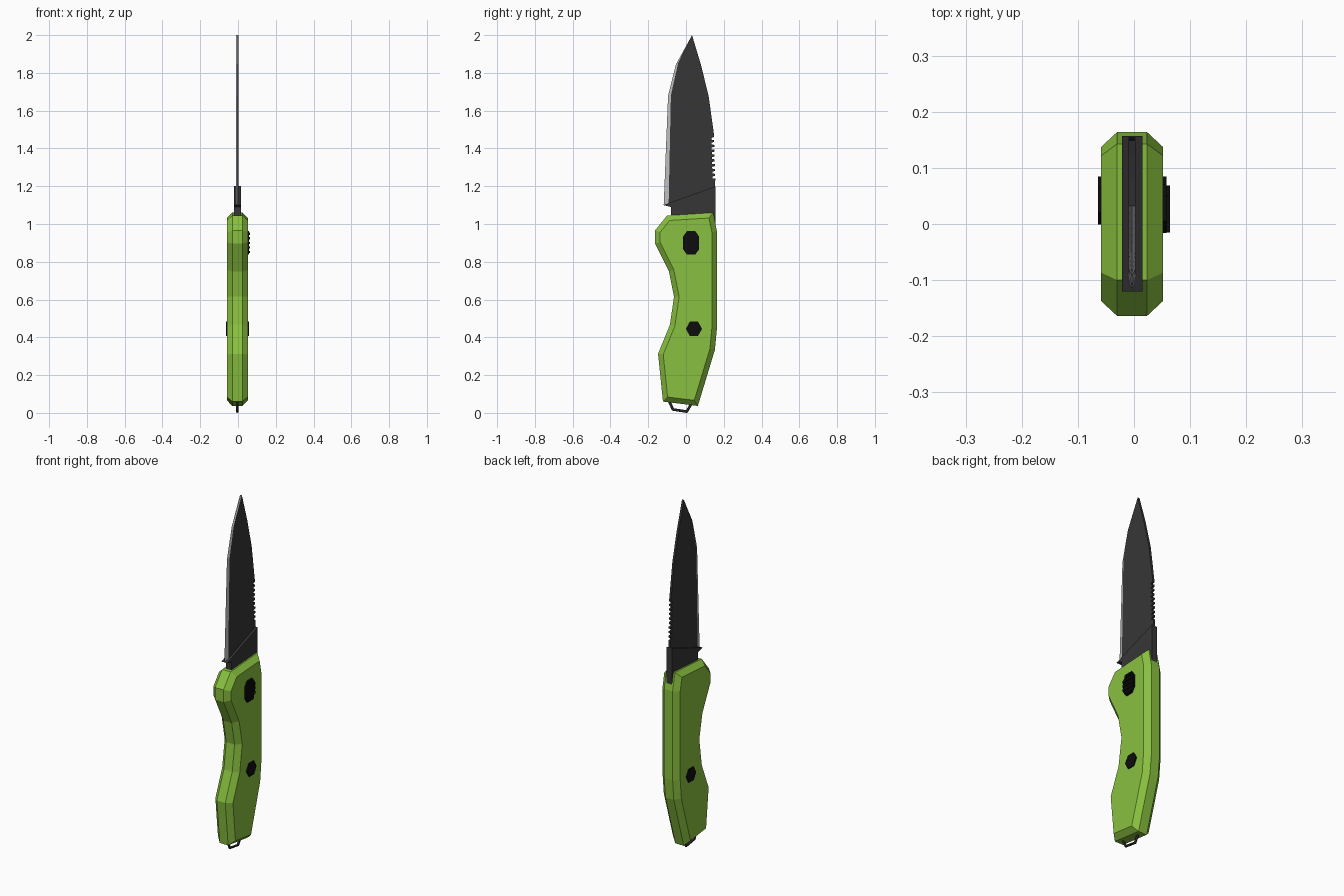
import bpy, bmesh, math
from mathutils import Vector

if "Cube" in bpy.data.objects:
    bpy.data.objects.remove(bpy.data.objects["Cube"])


def material(name, rgb):
    m = bpy.data.materials.new(name)
    m.diffuse_color = (*rgb, 1)
    m.use_nodes = True
    m.node_tree.nodes["Principled BSDF"].inputs["Base Color"].default_value = m.diffuse_color
    return m


GREEN = material("lime_green", (0.25, 0.53, 0.05))
DARK = material("dark_steel", (0.037, 0.037, 0.037))
BRIGHT = material("bright_steel", (0.5, 0.5, 0.52))
BLACK = material("black", (0.004, 0.004, 0.004))
XC = -0.0035  # middle plane of the knife


def finish(bm, name, mats):
    bmesh.ops.recalc_face_normals(bm, faces=bm.faces)
    me = bpy.data.meshes.new(name)
    bm.to_mesh(me)
    bm.free()
    for m in mats:
        me.materials.append(m)
    ob = bpy.data.objects.new(name, me)
    bpy.context.collection.objects.link(ob)
    return ob


def inset(pts, d):
    """Mitred inward offset of a clockwise (y, z) outline."""
    out = []
    for i, p in enumerate(pts):
        a, p, b = Vector(pts[i - 1]), Vector(p), Vector(pts[(i + 1) % len(pts)])
        e1, e2 = (p - a).normalized(), (b - p).normalized()
        n1, n2 = Vector((e1.y, -e1.x)), Vector((e2.y, -e2.x))
        out.append(p + (n1 + n2) * d / (1 + n1.dot(n2)))
    return out


def loft(bm, sections):
    """Solid through (x, outline) sections along x."""
    rings = [[bm.verts.new((x, p[0], p[1])) for p in pts] for x, pts in sections]
    n = len(rings[0])
    for r, s in zip(rings, rings[1:]):
        for i in range(n):
            bm.faces.new((r[i], r[(i + 1) % n], s[(i + 1) % n], s[i]))
    bm.faces.new(rings[0][::-1])
    bm.faces.new(rings[-1])


def slab(name, pts, x0, x1, mat):
    bm = bmesh.new()
    loft(bm, [(x0, pts), (x1, pts)])
    return finish(bm, name, [mat])


# Handle: chamfered outline with a finger groove
outline = [(-0.10, 1.045), (0.143, 1.06), (0.164, 0.96), (0.164, 0.45), (0.153, 0.334),
           (0.063, 0.037), (-0.122, 0.06), (-0.148, 0.313), (-0.085, 0.467),
           (-0.0635, 0.615), (-0.09, 0.748), (-0.164, 0.897), (-0.164, 0.966)]
small = inset(outline, 0.027)
bm = bmesh.new()
loft(bm, [(-0.059, small), (-0.03, outline), (0.023, outline), (0.052, small)])
finish(bm, "handle", [GREEN])

# Thick blade root rising out of the handle
root = [(-0.08, 0.98), (-0.08, 1.09), (-0.12, 1.1), (0.157, 1.2), (0.157, 0.96)]
slab("blade_root", root, XC - 0.0175, XC + 0.0185, DARK)

# Blade body with a notched spine
half = 0.006
spine = [(0.153, 1.1), (0.155, 1.24)]
teeth = 9
for i in range(teeth):
    z = 1.24 + 0.23 * i / teeth
    step = 0.23 / teeth
    y = 0.154 - 0.006 * i / teeth
    spine += [(y - 0.014, z + 0.002), (y - 0.014, z + step * 0.45), (y, z + step * 0.6), (y, z + step)]
spine += [(0.12, 1.676), (0.08, 1.84)]
tip = (0.032, 2.0)
grind = [tip, (-0.043, 1.846), (-0.08, 1.68), (-0.092, 1.1)]
slab("blade", spine + grind, XC - half, XC + half, DARK)

# Bright ground edge along the front of the blade
edge = [tip, (-0.053, 1.846), (-0.095, 1.68), (-0.118, 1.1)]
bm = bmesh.new()
left = [bm.verts.new((XC - half, y, z)) for y, z in grind]
right = [bm.verts.new((XC + half, y, z)) for y, z in grind]
keen = [bm.verts.new((XC, y, z)) for y, z in edge]
for i in range(3):
    for side in (left, right):
        bm.faces.new((side[i], side[i + 1], keen[i + 1], keen[i]))
bm.faces.new((left[3], right[3], keen[3]))
bm.faces.new((left[0], right[0], keen[0]))
finish(bm, "blade_edge", [BRIGHT])

# Hexagonal pin through the handle
hexagon = [(0.042 + 0.043 * math.cos(a), 0.445 + 0.044 * math.sin(a))
           for a in (-k * math.pi / 3 for k in range(6))]
slab("handle_pin", hexagon, -0.064, 0.058, BLACK)

# Release button with grip ribs, on the right side only
button = [(0.027 + sy, 0.90 + sz) for sy, sz in
          ((-0.043, -0.033), (-0.043, 0.033), (-0.022, 0.062), (0.022, 0.062),
           (0.043, 0.033), (0.043, -0.033), (0.022, -0.062), (-0.022, -0.062))]
slab("release_button", button, 0.04, 0.058, BLACK)
for i in range(5):
    z = 0.90 + (i - 2) * 0.024
    w = 0.025 if i in (0, 4) else 0.042
    rib = [(0.027 - w, z - 0.006), (0.027 - w, z + 0.006), (0.027 + w, z + 0.006), (0.027 + w, z - 0.006)]
    slab(f"button_rib_{i + 1}", rib, 0.05, 0.064, BLACK)

# Lanyard loop under the handle
path = [(-0.095, 0.075), (-0.069, 0.018), (0.004, 0.007), (0.038, 0.065)]
bm = bmesh.new()
for p, q in zip(path, path[1:]):
    a, b = Vector((XC, *p)), Vector((XC, *q))
    d = b - a
    mat = d.to_track_quat('Z', 'Y').to_matrix().to_4x4()
    mat.translation = (a + b) / 2
    bmesh.ops.create_cone(bm, cap_ends=True, segments=6, radius1=0.007, radius2=0.007,
                          depth=d.length + 0.004, matrix=mat)
finish(bm, "lanyard_loop", [DARK])
